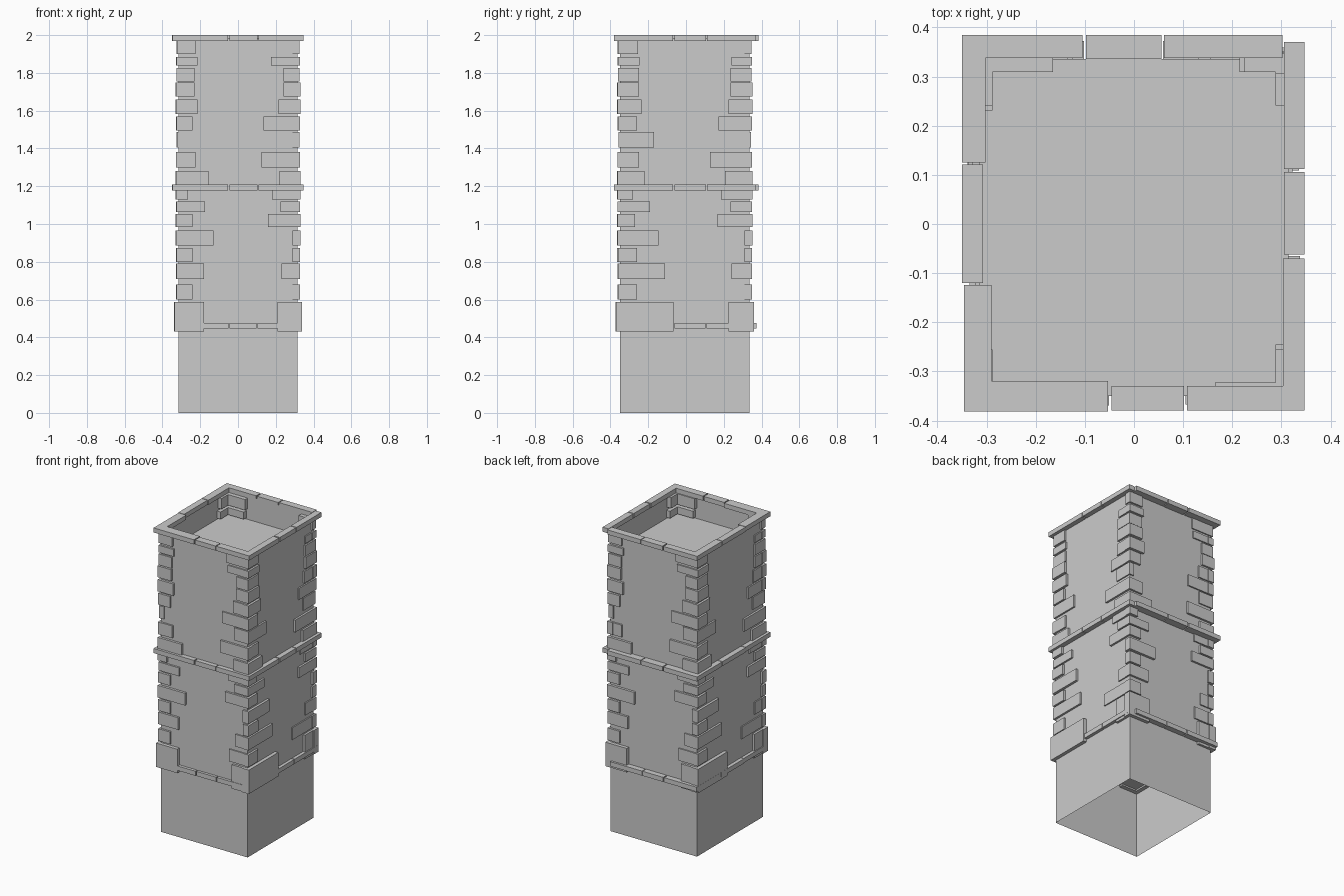
import bpy, bmesh, random
from math import pi
from mathutils import Matrix, Vector

if "Cube" in bpy.data.objects:
    bpy.data.objects.remove(bpy.data.objects["Cube"])

random.seed(4)
X, Y0, Y1 = 0.315, -0.35, 0.336      # wall faces
YC, YH = (Y0 + Y1) / 2, (Y1 - Y0) / 2


def add_box(bm, lo, hi, mat=Matrix()):
    size = [h - l for l, h in zip(lo, hi)]
    mid = [(h + l) / 2 for l, h in zip(lo, hi)]
    bmesh.ops.create_cube(bm, size=1, matrix=mat @ Matrix.Translation(mid) @ Matrix.Diagonal((*size, 1)))


def finish(name, bm):
    bmesh.ops.recalc_face_normals(bm, faces=bm.faces)
    mesh = bpy.data.meshes.new(name)
    bm.to_mesh(mesh)
    bm.free()
    ob = bpy.data.objects.new(name, mesh)
    bpy.context.collection.objects.link(ob)
    return ob


# Plain shaft walls: an open tube
bm = bmesh.new()
add_box(bm, (-X, Y0, 0), (X, Y1, 1.985))
bm.normal_update()
bmesh.ops.delete(bm, geom=[f for f in bm.faces if abs(f.normal.z) > 0.5], context='FACES')
finish("shaft_walls", bm)

# Recessed floor under the parapet and ceiling of the hollow base
for name, z, flip in (("roof_floor", 1.83, False), ("base_ceiling", 0.44, True)):
    bm = bmesh.new()
    vs = [bm.verts.new((x, y, z)) for x, y in ((-X, Y0), (X, Y0), (X, Y1), (-X, Y1))]
    f = bm.faces.new(vs)
    ob_mesh = bpy.data.meshes.new(name)
    if flip:
        f.normal_flip()
    bm.to_mesh(ob_mesh)
    bm.free()
    bpy.context.collection.objects.link(bpy.data.objects.new(name, ob_mesh))

# Stone bands: x0, y0, x1, y1 of every slab
slabs = [
    (-0.29, -0.382, -0.053, -0.32), (-0.046, -0.38, 0.102, -0.33), (0.108, -0.38, 0.347, -0.33),
    (0.303, -0.33, 0.347, -0.07), (0.305, -0.062, 0.347, 0.106), (0.305, 0.112, 0.347, 0.37),
    (-0.35, 0.338, -0.105, 0.385), (-0.098, 0.336, 0.056, 0.385), (0.061, 0.338, 0.302, 0.385),
    (-0.35, 0.125, -0.302, 0.338), (-0.35, -0.12, -0.307, 0.121), (-0.346, -0.382, -0.29, -0.124)]
for name, z0, z1, s in (("top_band", 1.97, 2.0, 1), ("middle_band", 1.178, 1.208, 1),
                        ("lower_band", 0.446, 0.476, 0.968)):
    bm = bmesh.new()
    for x0, y0, x1, y1 in slabs:
        add_box(bm, (x0 * s, y0 * s, z0), (x1 * s, y1 * s, z1))
    finish(name, bm)

# Corner stones: z0, z1, then left/right lengths on front+back and on the sides
rows = [
    (1.90, 1.97, .10, .16, .105, .04), (1.838, 1.885, .11, .15, .115, .105),
    (1.755, 1.827, .095, .085, .11, .11), (1.675, 1.75, .095, .085, .11, .11),
    (1.582, 1.66, .11, .11, .125, .12), (1.495, 1.57, .085, .19, .10, .175),
    (1.405, 1.487, 0, .105, .19, .125), (1.30, 1.38, .10, .20, .11, .22),
    (1.208, 1.28, .17, .105, .14, .14), (1.13, 1.178, .06, .145, .08, .16),
    (1.063, 1.118, .15, .10, .17, .11), (.985, 1.052, .085, .165, .09, .18),
    (.885, .965, .195, 0, .215, 0), (.80, .872, .085, 0, .10, 0),
    (.71, .79, .145, .095, .25, .105), (.60, .68, .085, .14, .10, .24),
    (.43, .587, .145, .115, .295, .12)]
# Small seeded variation in how far each stone stands out
bumps = [[random.uniform(0.007, 0.014) for _ in range(2)] for _ in rows]
bumps[-1] = [0.02, 0.015]
for k, name in enumerate(("front", "right", "back", "left")):
    side = k % 2
    w, d = (YH, X) if side else (X, YH)
    mat = Matrix.Translation((0, YC, 0)) @ Matrix.Rotation(k * pi / 2, 4, 'Z')
    bm = bmesh.new()
    for (z0, z1, *lengths), (pa, pb) in zip(rows, bumps):
        la, lb = lengths[2 * side:2 * side + 2]
        if la:
            add_box(bm, (-w - pa, -d - pa - .003, z0), (-w - 0.01 + la, -d + 0.027, z1), mat)
        if lb:
            add_box(bm, (w + 0.01 - lb, -d - pb, z0), (w + pb, -d + 0.027, z1), mat)
    finish(name + "_corner_stones", bm)
